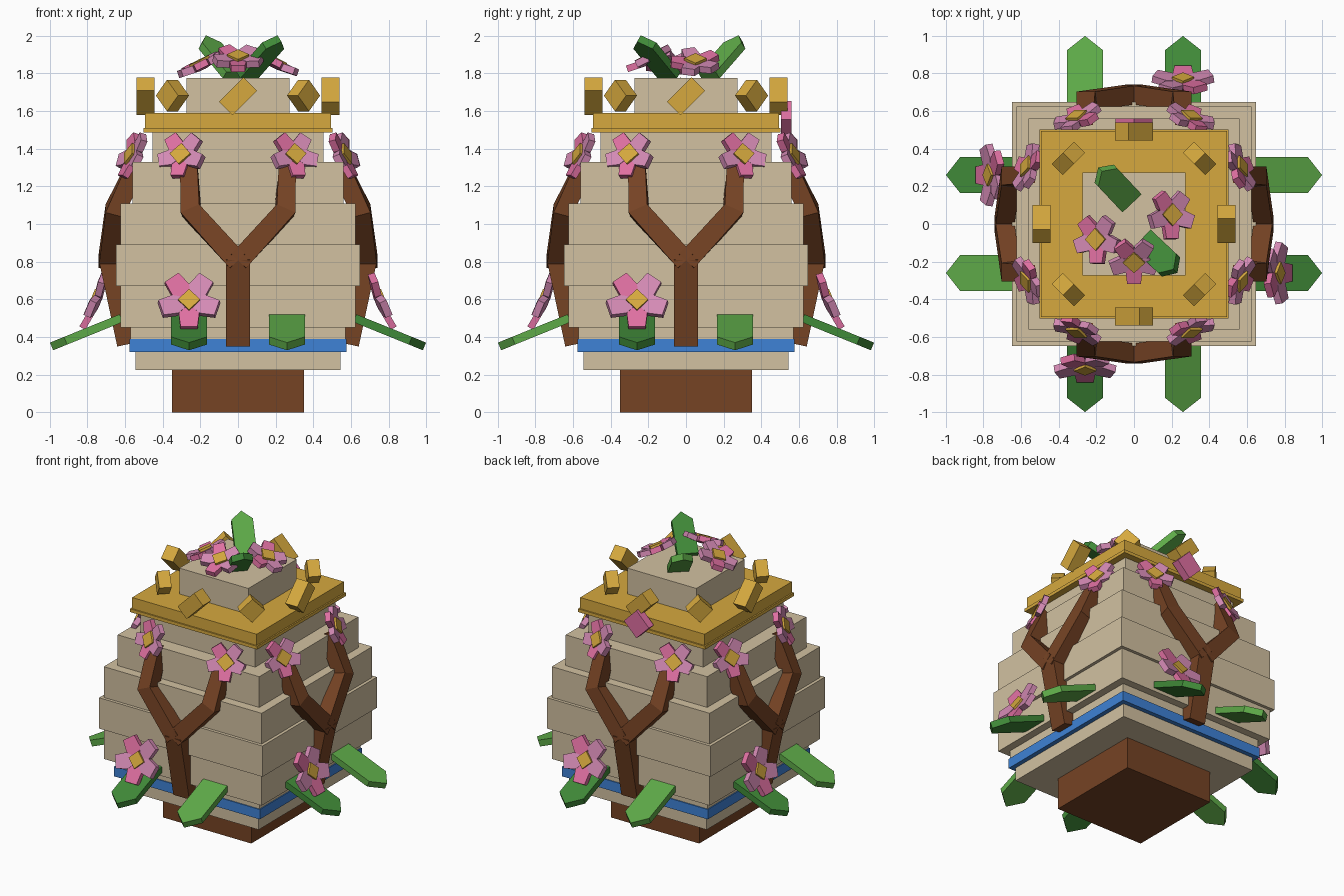
import bpy, bmesh, math
from mathutils import Matrix, Vector

if "Cube" in bpy.data.objects:
    bpy.data.objects.remove(bpy.data.objects["Cube"], do_unlink=True)


def material(name, rgb):
    c = [(v / 255 / 12.92) if v < 11 else ((v / 255 + 0.055) / 1.055) ** 2.4 for v in rgb] + [1]
    m = bpy.data.materials.new(name)
    m.use_nodes = True
    m.diffuse_color = c
    m.node_tree.nodes["Principled BSDF"].inputs["Base Color"].default_value = c
    return m


BEIGE = material("beige", (210, 193, 161))
BROWN = material("bark brown", (118, 67, 36))
BLUE = material("blue", (62, 130, 214))
GOLD = material("gold", (214, 169, 62))
PINK = material("hot pink", (224, 112, 162))
MAUVE = material("soft pink", (212, 138, 180))
LIGHT = material("light green", (94, 170, 72))
DARK = material("dark green", (64, 138, 56))


def prism(bm, outline, z0, z1, matrix, index=0):
    """Extruded flat outline, placed by a matrix."""
    low = [bm.verts.new(matrix @ Vector((x, y, z0))) for x, y in outline]
    top = [bm.verts.new(matrix @ Vector((x, y, z1))) for x, y in outline]
    n = len(outline)
    faces = [bm.faces.new(low[::-1]), bm.faces.new(top)]
    faces += [bm.faces.new((low[i], low[(i + 1) % n], top[(i + 1) % n], top[i])) for i in range(n)]
    for f in faces:
        f.material_index = index


def finish(name, bm, *mats):
    bmesh.ops.recalc_face_normals(bm, faces=bm.faces)
    mesh = bpy.data.meshes.new(name)
    bm.to_mesh(mesh)
    bm.free()
    for m in mats:
        mesh.materials.append(m)
    ob = bpy.data.objects.new(name, mesh)
    bpy.context.collection.objects.link(ob)
    return ob


def solid(name, outline, z0, z1, matrix, mat):
    bm = bmesh.new()
    prism(bm, outline, z0, z1, matrix)
    return finish(name, bm, mat)


def rect(hx, hy):
    return [(-hx, -hy), (hx, -hy), (hx, hy), (-hx, hy)]


def frame(loc, normal, up):
    """Local z follows the normal, local y follows the up hint."""
    z = Vector(normal).normalized()
    x = Vector(up).cross(z).normalized()
    y = z.cross(x)
    return Matrix.Translation(loc) @ Matrix((x, y, z)).transposed().to_4x4()


def leaf(name, root, tip, width, mat, turn=Matrix()):
    root, tip = Vector(root), Vector(tip)
    d = tip - root
    side = d.cross(Vector((0, 0, 1)))
    h, n = width / 2, d.length
    outline = [(-h, 0), (h, 0), (h, n - h * 0.85), (0, n), (-h, n - h * 0.85)]
    solid(name, outline, -0.022, 0.022, turn @ frame(root, side.cross(d), d), mat)


def flower(name, loc, normal, up, r, turn=Matrix()):
    bm = bmesh.new()
    base = turn @ frame(loc, normal, up)
    petal = [(0.1, -0.14), (0.5, -0.34), (1, -0.28), (1, 0.28), (0.5, 0.34), (0.1, 0.14)]
    for i in range(5):
        spin = Matrix.Rotation(math.radians(54 + 72 * i), 4, 'Z')
        cup = Matrix.Rotation(math.radians(-8), 4, 'Y')
        prism(bm, [(x * r, y * r) for x, y in petal], -0.018, 0.018 + 0.002 * (i % 3),
              base @ spin @ cup, i % 2)
    prism(bm, rect(0.042, 0.042), -0.01, 0.04, base @ Matrix.Rotation(math.pi / 4, 4, 'Z'), 2)
    finish(name, bm, MAUVE, PINK, GOLD)


def limb(name, points, widths, depth, turn):
    """Mitred rectangular limb lying against a wall that faces -y."""
    bm = bmesh.new()
    pts = [Vector(p) for p in points]
    dirs = [(b - a).normalized() for a, b in zip(pts, pts[1:])]
    rings = []
    for i, p in enumerate(pts):
        before, after = dirs[max(i - 1, 0)], dirs[min(i, len(dirs) - 1)]
        t = (before + after).normalized()
        side = t.cross(Vector((0, -1, 0))).normalized()
        out = side.cross(t).normalized()
        stretch = 1 / max(0.6, t.dot(after))
        s, o = side * widths[i] * stretch, out * depth
        rings.append([bm.verts.new(turn @ (p + a * s + b * o))
                      for a, b in ((-1, -1), (1, -1), (1, 1), (-1, 1))])
    for a, b in zip(rings, rings[1:]):
        for k in range(4):
            bm.faces.new((a[k], a[(k + 1) % 4], b[(k + 1) % 4], b[k]))
    bm.faces.new(rings[0])
    bm.faces.new(rings[-1])
    finish(name, bm, BROWN)


# Stacked square tiers
TIERS = [("base_block", 0.35, 0, 0.225, BROWN), ("lower_tier", 0.545, 0.225, 0.32, BEIGE),
         ("blue_band", 0.577, 0.32, 0.39, BLUE), ("band_tier", 0.57, 0.39, 0.45, BEIGE),
         ("wall_tier_1", 0.625, 0.45, 0.67, BEIGE), ("wall_tier_2", 0.647, 0.67, 0.89, BEIGE),
         ("wall_tier_3", 0.625, 0.89, 1.11, BEIGE), ("wall_tier_4", 0.56, 1.11, 1.33, BEIGE),
         ("neck_tier", 0.455, 1.33, 1.487, BEIGE), ("gold_lip", 0.503, 1.487, 1.51, GOLD),
         ("gold_roof", 0.493, 1.51, 1.59, GOLD), ("top_block", 0.273, 1.59, 1.775, BEIGE)]
for name, half, z0, z1, mat in TIERS:
    solid(name, rect(half, half), z0, z1, Matrix(), mat)

# Each side carries a forked trunk, leaves, flowers and crown blocks
UP = (0, 0, 1)
ROLL = Matrix.Rotation(math.pi / 4, 4, 'Z')
for k, side in enumerate(("front", "left", "back", "right")):
    turn = Matrix.Rotation(k * math.pi / 2, 4, 'Z')
    limb(side + "_trunk", [(0, -0.592, 0.36), (0, -0.69, 0.82)], [0.063, 0.063], 0.05, turn)
    for s, word in ((-1, "_first"), (1, "_second")):
        limb(side + word + "_branch",
             [(0, -0.69, 0.8), (s * 0.25, -0.655, 1.07), (s * 0.262, -0.53, 1.33)],
             [0.055, 0.05, 0.045], 0.05, turn)
        flower(side + word + "_blossom", (s * 0.295, -0.55, 1.36),
               (s * 0.4, -1, 0.45), UP, 0.128, turn)
        leaf(side + word + "_leaf", (s * 0.26, -0.62, 0.5), (s * 0.26, -0.99, 0.35),
             0.19, LIGHT if s > 0 else DARK, turn)
    flower(side + "_large_flower", (-0.26, -0.745, 0.585), (0, -1, 0.42), UP, 0.16, turn)
    solid(side + "_crown_block", rect(0.092, 0.05), -0.048, 0.048,
          turn @ frame((0, -0.492, 1.678), (0, -1, 0), UP) @ ROLL, GOLD)
    solid(side + "_corner_block", rect(0.059, 0.059), -0.041, 0.041,
          turn @ frame((0.348, -0.348, 1.682), (1, -1, 0), UP) @ ROLL, GOLD)

# Single pink plate at the back of the roof
solid("back_pink_plate", rect(0.07, 0.07), -0.028, 0.028,
      frame((0, 0.533, 1.555), (0, 1, 0), UP) @ ROLL, PINK)

# Bouquet on top
flower("top_front_flower", (0, -0.19, 1.865), (0, -0.45, 0.9), (0, 1, 0), 0.13)
flower("top_right_flower", (-0.19, -0.08, 1.835), (-0.45, -0.05, 0.9), (0, 1, 0), 0.13)
flower("top_left_flower", (0.19, 0.05, 1.845), (0.45, 0, 0.9), (0, 1, 0), 0.13)
leaf("top_back_leaf", (-0.02, 0.12, 1.79), (-0.18, 0.29, 1.985), 0.14, LIGHT)
leaf("top_front_leaf", (0.05, -0.09, 1.79), (0.22, -0.25, 1.985), 0.14, DARK)
